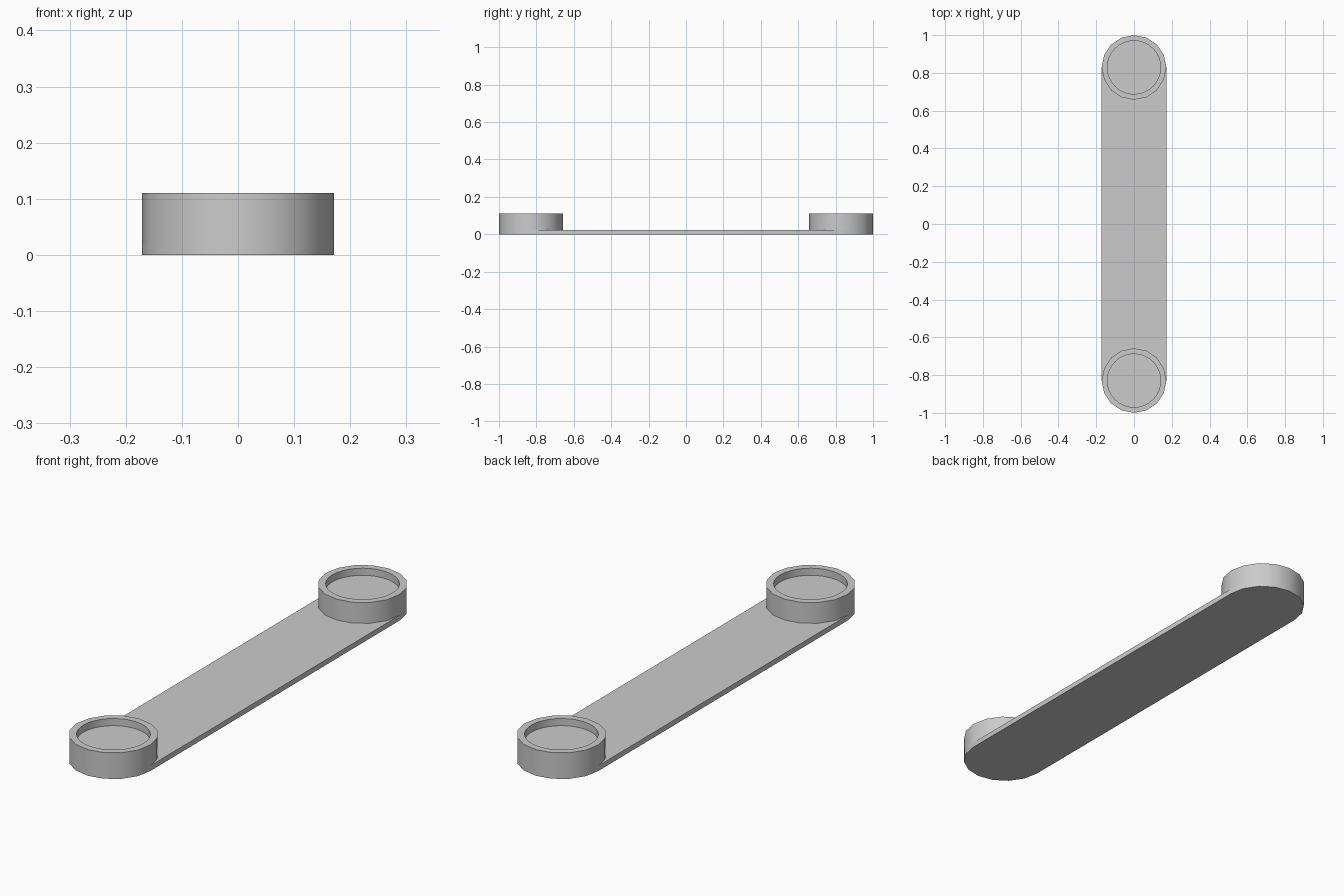
import bpy, bmesh, math

default = bpy.data.objects.get("Cube")
if default:
    bpy.data.objects.remove(default, do_unlink=True)

RADIUS, INNER, END = 0.171, 0.141, 0.829
BASE_TOP, FLOOR, RIM = 0.022, 0.08, 0.11
SIDES, BORE_SIDES = 16, 32

grey = bpy.data.materials.new("light grey")
grey.use_nodes = True
colour = (0.6, 0.6, 0.6, 1)
grey.diffuse_color = colour
grey.node_tree.nodes["Principled BSDF"].inputs["Base Color"].default_value = colour


def ring(bm, r, y, z, sides):
    steps = [2 * math.pi * i / sides for i in range(sides)]
    return [bm.verts.new((r * math.cos(a), y + r * math.sin(a), z)) for a in steps]


def bridge(bm, low, high):
    n = len(low)
    for i in range(n):
        j = (i + 1) % n
        bm.faces.new((low[i], low[j], high[j], high[i]))


def finish(bm, name):
    bmesh.ops.recalc_face_normals(bm, faces=bm.faces)
    mesh = bpy.data.meshes.new(name)
    bm.to_mesh(mesh)
    bm.free()
    mesh.materials.append(grey)
    obj = bpy.data.objects.new(name, mesh)
    bpy.context.collection.objects.link(obj)
    bpy.ops.object.select_all(action='DESELECT')
    obj.select_set(True)
    bpy.context.view_layer.objects.active = obj
    bpy.ops.object.shade_smooth_by_angle(angle=math.radians(30))


# Flat bar with rounded ends
bm = bmesh.new()
loops = []
for z in (0, BASE_TOP):
    loop = []
    for end in range(2):
        for i in range(SIDES // 2 + 1):
            a = math.pi * (end + 2 * i / SIDES)
            y = END if end == 0 else -END
            loop.append(bm.verts.new((RADIUS * math.cos(a), y + RADIUS * math.sin(a), z)))
    bm.faces.new(loop)
    loops.append(loop)
bridge(bm, *loops)
finish(bm, "bar")

# Round cup with a shallow recess at each end
for name, y in (("front_cup", -END), ("back_cup", END)):
    bm = bmesh.new()
    bottom = ring(bm, RADIUS, y, BASE_TOP, SIDES)
    top = ring(bm, RADIUS, y, RIM, SIDES)
    bore_top = ring(bm, INNER, y, RIM, BORE_SIDES)
    bore_floor = ring(bm, INNER, y, FLOOR, BORE_SIDES)
    bridge(bm, bottom, top)
    bridge(bm, bore_floor, bore_top)
    bm.faces.new(bore_floor)
    # Rim joins the coarse outer ring to the finer bore
    step = BORE_SIDES // SIDES
    for i in range(SIDES):
        inner = [bore_top[(i * step + k) % BORE_SIDES] for k in range(step + 1)]
        bm.faces.new([top[i], top[(i + 1) % SIDES]] + inner[::-1])
    finish(bm, name)
